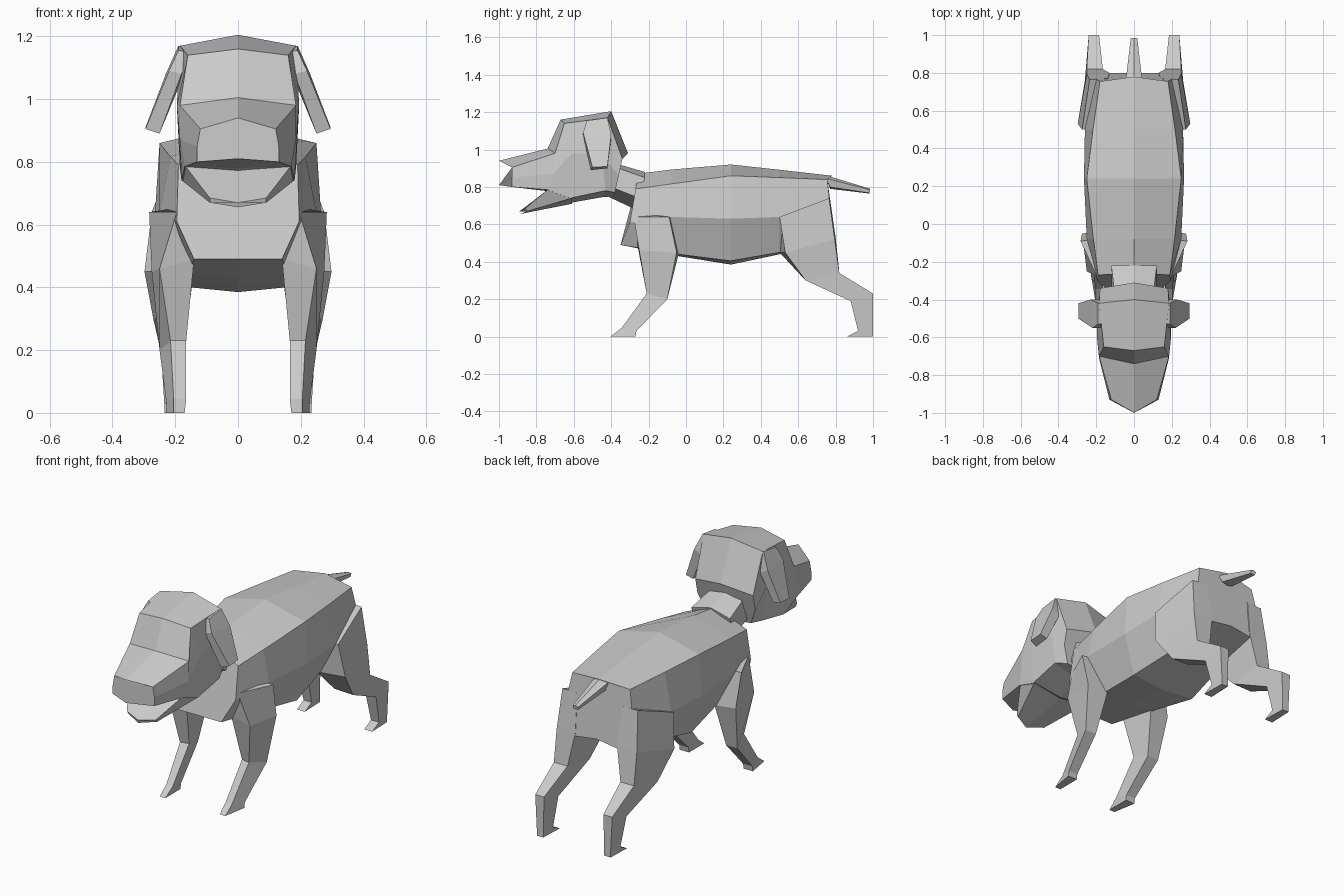
import bpy, bmesh

grey = bpy.data.materials.new("plain_grey")
grey.diffuse_color = (0.6, 0.6, 0.6, 1)


def loft(name, rings):
    """Skin a row of closed rings and cap both ends."""
    bm = bmesh.new()
    rows = [[bm.verts.new(p) for p in r] for r in rings]
    n = len(rows[0])
    for a, b in zip(rows, rows[1:]):
        for i in range(n):
            j = (i + 1) % n
            bm.faces.new((a[i], a[j], b[j], b[i]))
    bm.faces.new(rows[0])
    bm.faces.new(rows[-1])
    bmesh.ops.recalc_face_normals(bm, faces=bm.faces)
    me = bpy.data.meshes.new(name)
    bm.to_mesh(me)
    bm.free()
    me.materials.append(grey)
    ob = bpy.data.objects.new(name, me)
    bpy.context.collection.objects.link(ob)
    return ob


def flip(p):
    return (-p[0], p[1], p[2])


def symmetric(name, halves):
    """Half rings run from top centre down the right side to bottom centre."""
    return loft(name, [h + [flip(p) for p in h[-2:0:-1]] for h in halves])


def pair(name, rings):
    loft(name + "_right", rings)
    loft(name + "_left", [[flip(p) for p in r] for r in rings])


# Torso: chest to rump
symmetric("torso", [
    [(0, -.26, .87), (.19, -.27, .79), (.195, -.30, .61), (.14, -.35, .49), (0, -.35, .49)],
    [(0, -.08, .893), (.215, -.08, .816), (.25, -.08, .64), (.16, -.04, .44), (0, -.04, .43)],
    [(0, .24, .92), (.25, .24, .86), (.265, .24, .63), (.2, .24, .405), (0, .24, .385)],
    [(0, .5, .892), (.217, .5, .85), (.26, .5, .64), (.16, .5, .45), (0, .5, .44)],
    [(0, .78, .86), (.18, .755, .84), (.22, .78, .62), (.14, .80, .51), (0, .80, .53)],
])

# Neck
symmetric("neck", [
    [(0, -.22, .88), (.12, -.22, .85), (.12, -.25, .74), (0, -.27, .68)],
    [(0, -.39, .93), (.10, -.39, .91), (.12, -.40, .80), (0, -.42, .75)],
])

# Skull and upper muzzle
symmetric("head", [
    [(0, -.31, .98), (.18, -.34, .95), (.18, -.36, .86), (.14, -.38, .77), (0, -.39, .75)],
    [(0, -.40, 1.205), (.185, -.42, 1.17), (.195, -.45, .98), (.185, -.43, .78), (0, -.45, .745)],
    [(0, -.67, 1.16), (.16, -.65, 1.14), (.195, -.61, .98), (.18, -.62, .74), (0, -.62, .715)],
    [(0, -.74, 1.005), (.185, -.70, .98), (.185, -.71, .87), (.17, -.74, .785), (0, -.76, .78)],
    [(0, -1, .94), (.12, -.93, .905), (.13, -.93, .85), (.13, -.93, .80), (0, -1, .81)],
])

# Lower jaw
symmetric("jaw", [
    [(0, -.74, .775), (.167, -.74, .785), (.178, -.61, .74), (0, -.61, .71)],
    [(0, -.89, .67), (.09, -.86, .685), (.09, -.85, .67), (0, -.89, .655)],
])

# Hanging ears
pair("ear", [
    [(.15, -.53, 1.15), (.19, -.53, 1.155), (.19, -.42, 1.17), (.15, -.42, 1.17)],
    [(.18, -.55, 1.08), (.22, -.55, 1.09), (.23, -.40, 1.08), (.18, -.40, 1.06)],
    [(.25, -.51, .89), (.295, -.50, .905), (.295, -.42, .91), (.25, -.42, .90)],
])

# Front legs: shoulder, elbow, wrist, ankle, sole
pair("front_leg", [
    [(.15, -.26, .66), (.195, -.28, .64), (.283, -.09, .64), (.17, -.08, .64)],
    [(.14, -.26, .49), (.25, -.25, .46), (.275, -.05, .45), (.15, -.04, .44)],
    [(.165, -.20, .23), (.215, -.21, .23), (.25, -.10, .20), (.18, -.10, .20)],
    [(.165, -.345, .045), (.205, -.345, .045), (.228, -.265, .03), (.17, -.265, .03)],
    [(.17, -.405, 0), (.205, -.405, 0), (.228, -.27, 0), (.17, -.27, 0)],
])

# Hind legs: hip, thigh, knee, hock, ankle, sole
pair("hind_leg", [
    [(.14, .50, .64), (.275, .50, .64), (.235, .765, .74), (.14, .77, .74)],
    [(.14, .50, .45), (.298, .53, .45), (.25, .795, .52), (.13, .80, .53)],
    [(.16, .63, .31), (.27, .64, .30), (.25, .82, .34), (.165, .82, .34)],
    [(.18, .88, .19), (.245, .88, .19), (.24, 1, .23), (.185, 1, .23)],
    [(.185, .92, .03), (.235, .92, .03), (.23, 1, .03), (.19, 1, .03)],
    [(.185, .86, 0), (.235, .86, 0), (.23, 1, 0), (.19, 1, 0)],
])

# Tail
symmetric("tail", [
    [(0, .75, .862), (.045, .75, .845), (.035, .77, .80), (0, .77, .79)],
    [(0, .985, .79), (.017, .985, .785), (.015, .98, .768), (0, .98, .765)],
])
